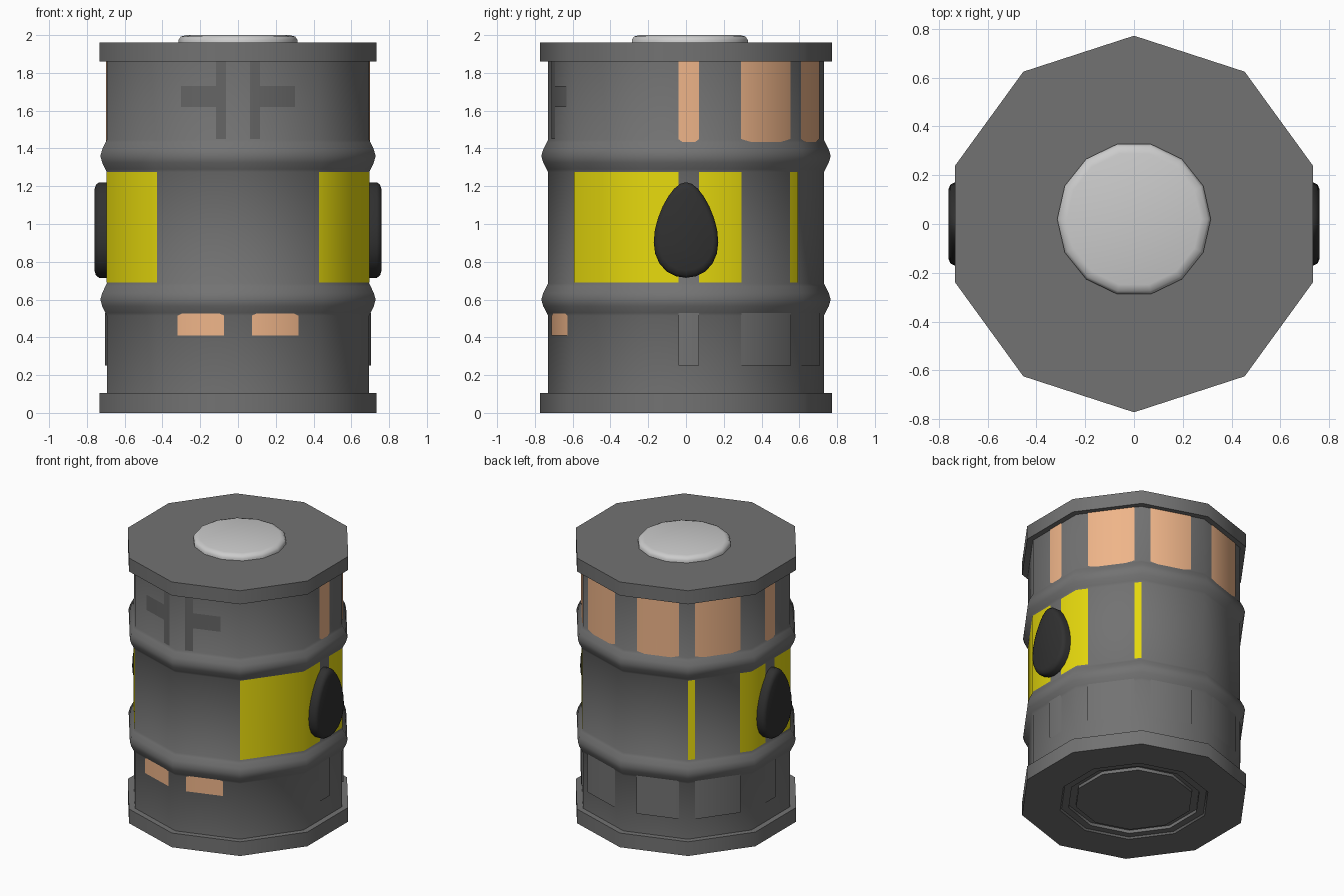
import bpy, bmesh, math
from mathutils import Vector

if "Cube" in bpy.data.objects:
    bpy.data.objects.remove(bpy.data.objects["Cube"])


def material(name, rgb):
    m = bpy.data.materials.new(name)
    m.diffuse_color = (*rgb, 1)
    m.use_nodes = True
    m.node_tree.nodes["Principled BSDF"].inputs["Base Color"].default_value = m.diffuse_color
    return m


YELLOW = material("yellow", (0.80, 0.70, 0.004))
TAN = material("tan", (0.86, 0.46, 0.25))
DARK = material("dark", (0.03, 0.03, 0.03))
GREY = material("grey", (0.17, 0.17, 0.17))
CROSS = material("cross_grey", (0.13, 0.13, 0.13))
LIGHT = material("light", (0.70, 0.70, 0.70))


def finish(name, bm, mat, angle=None, mirror=False):
    bmesh.ops.recalc_face_normals(bm, faces=bm.faces)
    me = bpy.data.meshes.new(name)
    bm.to_mesh(me)
    bm.free()
    me.materials.append(mat)
    ob = bpy.data.objects.new(name, me)
    bpy.context.collection.objects.link(ob)
    if mirror:
        ob.modifiers.new("mirror", 'MIRROR')
    if angle:
        bpy.ops.object.select_all(action='DESELECT')
        bpy.context.view_layer.objects.active = ob
        ob.select_set(True)
        bpy.ops.object.shade_smooth_by_angle(angle=math.radians(angle))
    return ob


def loft(rings):
    """Solid skinned through equal-length rings, capped at both ends."""
    bm = bmesh.new()
    vs = [[bm.verts.new(p) for p in ring] for ring in rings]
    n = len(vs[0])
    for a, b in zip(vs, vs[1:]):
        for i in range(n):
            j = (i + 1) % n
            bm.faces.new((a[i], a[j], b[j], b[i]))
    bm.faces.new(vs[0])
    bm.faces.new(vs[-1])
    return bm


def ring(r, z, n, start, cy=0.0):
    return [(r * math.cos(start + math.tau * i / n),
             cy + r * math.sin(start + math.tau * i / n), z) for i in range(n)]


# Barrel: ten sides, rims at both ends, two rolled hoops, recessed base
R = 0.73
HOOP = [(0, -.085), (.008, -.07), (.026, -.035), (.036, 0), (.026, .035), (.008, .07), (0, .085)]
profile = [(.40, .012), (.40, .035), (.45, .035), (.45, .012), (.50, .012), (.51, 0),
           (.772, 0), (.772, .105), (R, .105)]
for zc in (.60, 1.36):
    profile += [(R + dr, zc + dz) for dr, dz in HOOP]
profile += [(R, 1.86), (.772, 1.86), (.772, 1.96)]
finish("barrel", loft([ring(r, z, 10, -math.pi / 2) for r, z in profile]), GREY, 40)

# Lid button
cap = [(.315, 1.95), (.315, 1.975), (.303, 1.992), (.275, 2.0)]
finish("lid_button", loft([ring(r, z, 14, 0, .02) for r, z in cap]), LIGHT, 50)


def panel(name, face, t0, t1, z0, z1, mat, proud=.003, low=0.0, high=0.0, rounded=True):
    """Thin plate on one barrel side (t = 0..1 across it) and its opposite in x."""
    a, b = (Vector((R * math.cos(q), R * math.sin(q), 0))
            for q in (math.radians(36 * (face + k) - 90) for k in (0, 1)))
    out = (a + b).normalized()
    w = (t1 - t0) * .25
    outline = [(t0, z0 + low), (t0 + w, z0), (t1 - w, z0), (t1, z0 + low),
               (t1, z1 - high), (t1 - w, z1), (t0 + w, z1), (t0, z1 - high)]
    for side, sx in (("right", 1), ("left", -1)):
        rings = []
        for d in (-.01, proud):
            pts = [a.lerp(b, t) + out * d + Vector((0, 0, z)) for t, z in outline]
            rings.append([(p.x * sx, p.y, p.z) for p in pts])
        me = finish(f"{name}_{side}", loft(rings), mat).data
        if rounded:
            # shade like the round barrel beneath
            me.polygons.foreach_set("use_smooth", [True] * len(me.polygons))
            me.normals_split_custom_set_from_vertices(
                [Vector((v.co.x, v.co.y, 0)).normalized() for v in me.vertices])


# Yellow band, broken by the upright strips
for i, (f, t0, t1) in enumerate([(1, 0, 1), (2, 0, .41), (2, .655, 1), (3, 0, .18), (3, .89, 1)]):
    panel(f"yellow_band_{i}", f, t0, t1, .69, 1.275, YELLOW)

# Upright strips: tan above the upper hoop, grey below the lower one
for i, (f, t0, t1) in enumerate([(2, .41, .655), (3, .18, .89), (4, .14, .79)]):
    panel(f"upper_strip_{i}", f, t0, t1, 1.43, 1.86, TAN, .005, low=.02)
    panel(f"lower_strip_{i}", f, t0, t1, .25, .53, GREY, .01)

# Front: tan tabs below, half crosses above
panel("front_tab", 0, .17, .74, .41, .545, TAN, .005, high=.03)
panel("cross_upright", 0, .15, .27, 1.45, 1.86, CROSS)
panel("cross_arm", 0, .27, .70, 1.62, 1.73, CROSS)

# Teardrop bosses on both sides
drop = []
for i in range(24):
    t = math.tau * i / 24
    drop.append((.165 * math.sin(t) * (1 - .28 * math.cos(t)), .253 * math.cos(t)))
rings = [[(x, y * s, .968 + z * s) for y, z in drop]
         for x, s in ((.66, 1), (.735, 1), (.752, .95), (.76, .85))]
finish("side_drop", loft(rings), DARK, 60, mirror=True)
